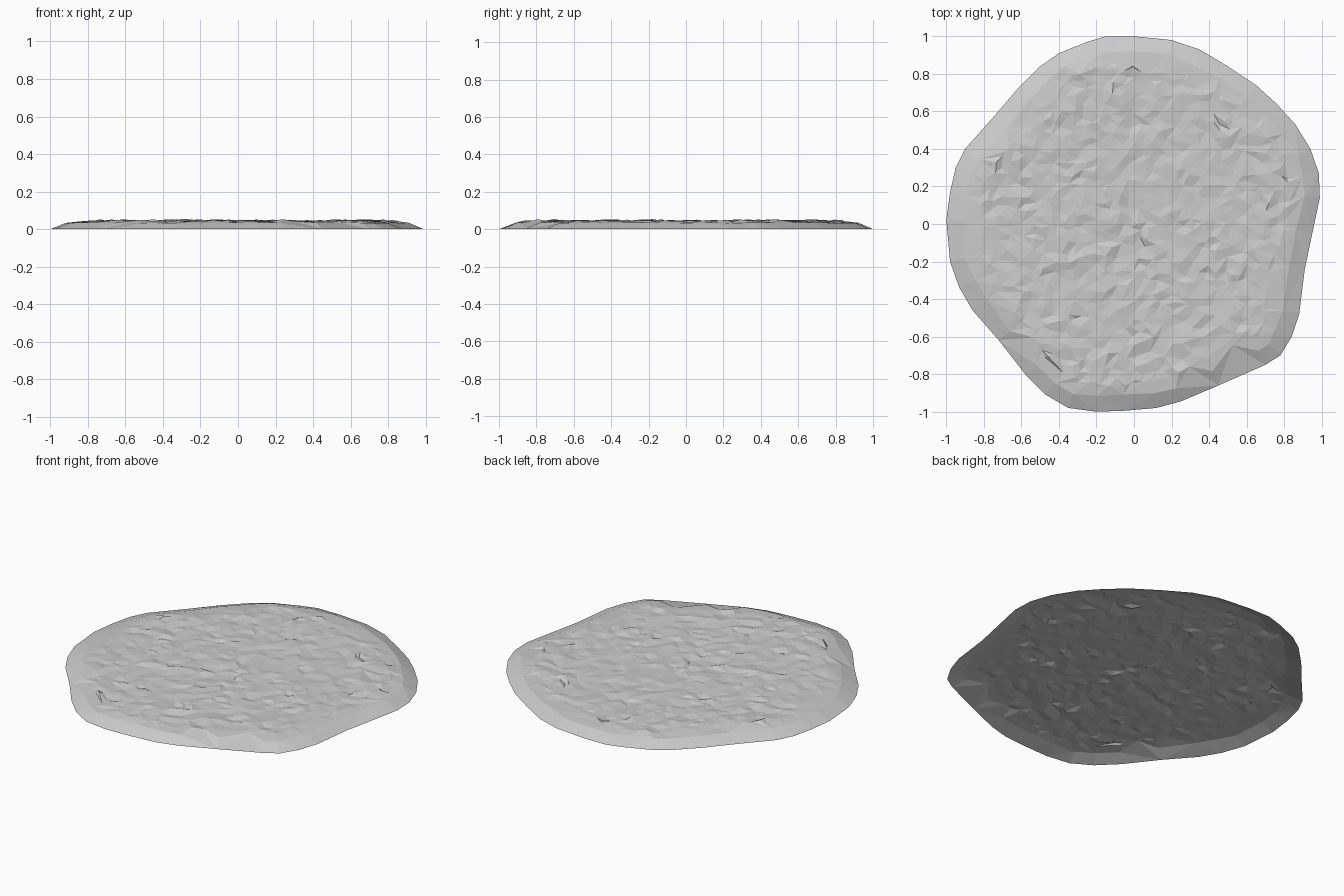
import bpy
import random
from mathutils import Vector
from mathutils.geometry import delaunay_2d_cdt

random.seed(7)

if "Cube" in bpy.data.objects:
    bpy.data.objects.remove(bpy.data.objects["Cube"], do_unlink=True)

# Uneven outline of the slab, counter-clockwise
outline = [Vector(p) for p in (
    (.99, .14), (.985, .27), (.94, .4), (.86, .53), (.76, .64), (.65, .74),
    (.5, .84), (.35, .93), (.2, .98), (0, 1), (-.15, 1), (-.25, .97),
    (-.4, .91), (-.5, .84), (-.62, .72), (-.74, .58), (-.9, .4), (-.95, .3),
    (-.98, .17), (-1, .02), (-.98, -.2), (-.93, -.34), (-.86, -.46),
    (-.72, -.62), (-.58, -.8), (-.47, -.91), (-.35, -.98), (-.2, -1),
    (-.05, -.995), (.12, -.98), (.25, -.945), (.45, -.86), (.7, -.75),
    (.78, -.7), (.84, -.6), (.88, -.48), (.91, -.24), (.95, -.05))]
count = len(outline)


def inset_ring(width, wobble):
    """Outline moved inwards along its normals, with a little unevenness."""
    ring = []
    for i, point in enumerate(outline):
        along = outline[(i + 1) % count] - outline[i - 1]
        inward = Vector((-along.y, along.x)).normalized()
        ring.append(point + inward * (width + random.uniform(-wobble, wobble)))
    return ring


def inside(point, ring):
    """Even-odd test of a point against a closed ring."""
    hit = False
    for a, b in zip(ring, ring[1:] + ring[:1]):
        if (a.y > point.y) != (b.y > point.y):
            if point.x < a.x + (b.x - a.x) * (point.y - a.y) / (b.y - a.y):
                hit = not hit
    return hit


# Sloping rim, then scattered points for the crumpled top
points, heights = [], []
for width, wobble, height, rough in ((0, 0, 0, 0),
                                     (.085, .012, .034, .002),
                                     (.15, .02, .04, .002)):
    ring = inset_ring(width, wobble)
    points += ring
    heights += [height + random.uniform(-rough, rough) for _ in ring]

scatter = []
for _ in range(9000):
    spot = Vector((random.uniform(-1, 1), random.uniform(-1, 1)))
    gap = random.uniform(.025, .06)
    if inside(spot, ring) and all((spot - other).length > gap for other in scatter):
        scatter.append(spot)
points += scatter
heights += [min(.054, max(.034, random.gauss(.043, .0038))) for _ in scatter]

# Triangulate inside the outline
edges = [(i, (i + 1) % count) for i in range(count)]
flat, _, faces, origins, _, _ = delaunay_2d_cdt(points, edges, [], 1, 1e-5)
verts = [(p.x, p.y, heights[o[0]]) for p, o in zip(flat, origins)]

mesh = bpy.data.meshes.new("stone_slab")
mesh.from_pydata(verts, [], faces)
mesh.update()
slab = bpy.data.objects.new("stone_slab", mesh)
bpy.context.collection.objects.link(slab)

# Plain stone colour
stone = bpy.data.materials.new("light_grey_stone")
stone.use_nodes = True
colour = (.6, .6, .6, 1)
stone.diffuse_color = colour
stone.node_tree.nodes["Principled BSDF"].inputs["Base Color"].default_value = colour
mesh.materials.append(stone)
